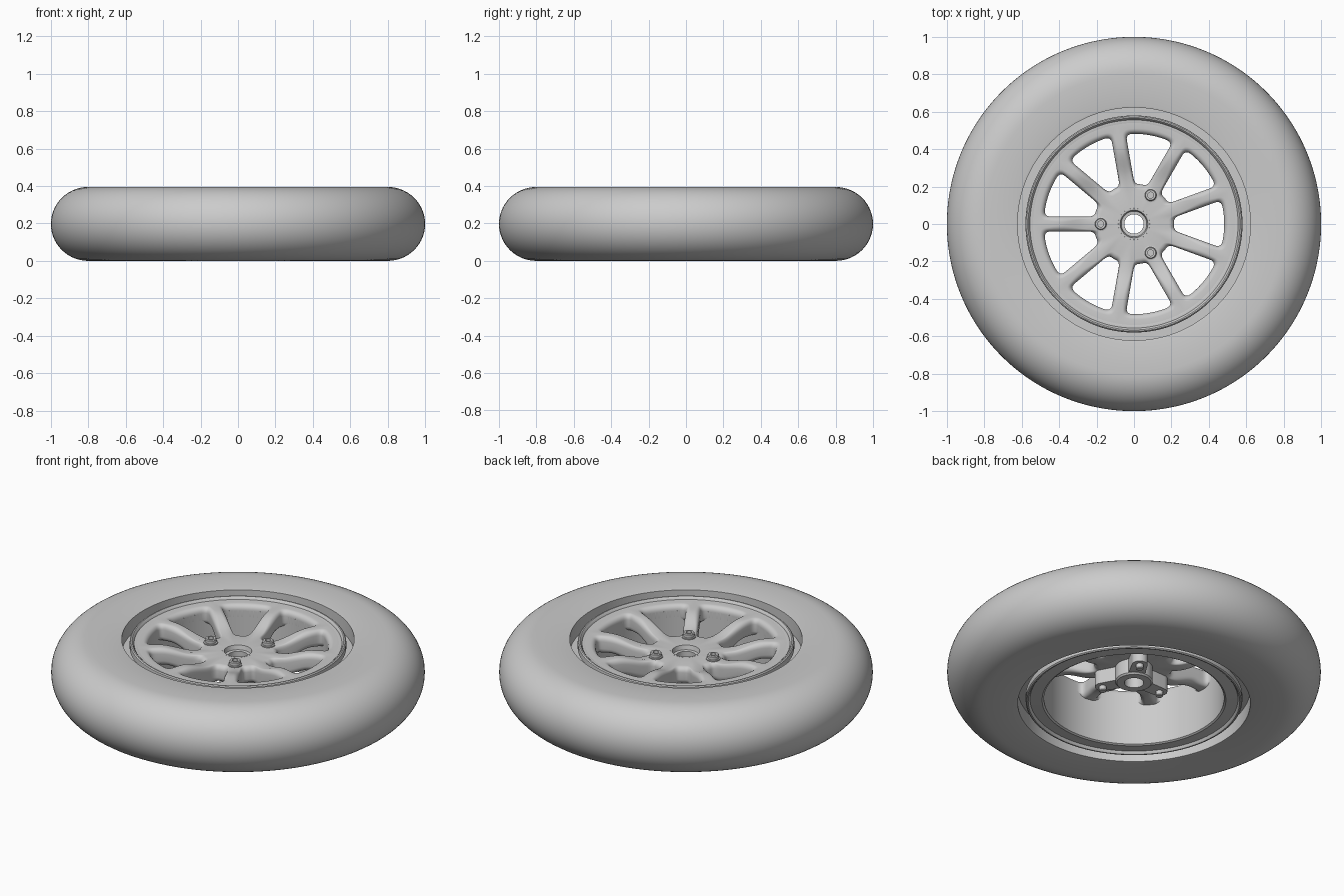
import bpy, bmesh, math
from mathutils import Vector

if "Cube" in bpy.data.objects:
    bpy.data.objects.remove(bpy.data.objects["Cube"])

mat = bpy.data.materials.new("plain_grey")
mat.use_nodes = True
mat.diffuse_color = (0.6, 0.6, 0.6, 1)
mat.node_tree.nodes["Principled BSDF"].inputs["Base Color"].default_value = (0.6, 0.6, 0.6, 1)


def finish(name, bm, angle=35):
    bmesh.ops.remove_doubles(bm, verts=bm.verts, dist=1e-5)
    bmesh.ops.recalc_face_normals(bm, faces=bm.faces)
    me = bpy.data.meshes.new(name)
    bm.to_mesh(me)
    bm.free()
    ob = bpy.data.objects.new(name, me)
    bpy.context.collection.objects.link(ob)
    me.materials.append(mat)
    bpy.ops.object.select_all(action='DESELECT')
    ob.select_set(True)
    bpy.context.view_layer.objects.active = ob
    bpy.ops.object.shade_smooth_by_angle(angle=math.radians(angle))
    return ob


def revolve(name, profile, steps=144, angle=35, closed=True):
    """Spin an (r, z) profile around the vertical axis."""
    bm = bmesh.new()
    vs = [bm.verts.new((r, 0, z)) for r, z in profile]
    for a, b in zip(vs, vs[1:] + vs[:1] if closed else vs[1:]):
        bm.edges.new((a, b))
    bmesh.ops.spin(bm, geom=bm.verts[:] + bm.edges[:], cent=(0, 0, 0),
                   axis=(0, 0, 1), angle=math.tau, steps=steps)
    return finish(name, bm, angle)


# Tyre: flat side walls, half-round tread, stepped bead seat
H, C = 0.395, 0.8
tread = [(C + 0.2 * math.cos(a), H / 2 + H / 2 * math.sin(a))
         for a in [math.pi * (i / 28 - 0.5) for i in range(29)]]
revolve("tyre", [(0.55, 0.09), (0.622, 0.09), (0.622, 0.003), (0.634, 0)] + tread
        + [(0.634, H), (0.622, H - 0.003), (0.622, H - 0.09), (0.55, H - 0.09)])

# Rim barrel with an outer flange on each side
revolve("rim", [(0.482, 0.03), (0.482, 0.335), (0.53, 0.366), (0.556, 0.366), (0.561, 0.376),
                (0.566, 0.381), (0.573, 0.381), (0.579, 0.376), (0.58, 0.368), (0.58, 0.345),
                (0.55, 0.33), (0.55, 0.065), (0.58, 0.05), (0.58, 0.026), (0.579, 0.019),
                (0.573, 0.014), (0.566, 0.014), (0.561, 0.019), (0.556, 0.029), (0.492, 0.024)])


# Spoked centre: nine equal sectors, each with one rounded window
SPOKES = 9
HALF = math.pi / SPOKES


def outline(ri, ro, h, c, sharp):
    """Loop of a sector between radii ri and ro, its sides set in by h."""
    ang = lambda r: HALF - math.asin(h / r)
    P = lambda r, a: Vector((r * math.cos(a), r * math.sin(a)))

    def corner(a, k, b):
        out = []
        for i in range(1, 6):
            t = i / 6
            if sharp:
                out.append(a.lerp(k, 2 * t) if t <= 0.5 else k.lerp(b, 2 * t - 1))
            else:
                out.append(a * (1 - t) ** 2 + k * 2 * t * (1 - t) + b * t * t)
        return out

    side = [P(r, ang(r)) for r in [ri + c + (ro - ri - 2 * c) * i / 12 for i in range(13)]]
    ao, ai = ang(ro) - c / ro, ang(ri) - min(c, 0.6 * ang(ri) * ri) / ri
    outer = [P(ro, ao * (1 - i / 6)) for i in range(13)]
    inner = [P(ri, -ai * (1 - i / 4)) for i in range(9)]
    flip = [Vector((p.x, -p.y)) for p in reversed(side)]
    co, ci = P(ro, ang(ro)), P(ri, ang(ri))
    co2, ci2 = Vector((co.x, -co.y)), Vector((ci.x, -ci.y))
    return (side + corner(side[-1], co, outer[0]) + outer + corner(outer[-1], co2, flip[0])
            + flip + corner(flip[-1], ci2, inner[0]) + inner + corner(inner[-1], ci, side[0]))


def top_z(r):
    """Hub face low, rim face high, S-curve along the spoke."""
    t = min(1, max(0, (r - 0.23) / 0.19))
    return 0.322 + 0.046 * t * t * (3 - 2 * t)


window = outline(0.215, 0.482, 0.04, 0.035, False)
border = outline(0.08, 0.54, 0.0, 0.05, True)
R, THICK = 0.03, 0.1
rings = []                                  # (distance from window edge, drop, underside)
arc = [(R * (1 - math.cos(a)), R * (1 - math.sin(a)))
       for a in [math.pi / 2 * i / 5 for i in range(6)]]
rings = [(None, 0, True)] + [(d, s, True) for d, s in reversed(arc)] \
    + [(d, s, False) for d, s in arc] + [(None, 0, False)]
bm = bmesh.new()
for k in range(SPOKES):
    a = 2 * HALF * k
    ca, sa = math.cos(a), math.sin(a)
    loops = []
    for d, drop, under in rings:
        loop = []
        for w, b in zip(window, border):
            p = b if d is None else w + (b - w) * min(1, d / (b - w).length)
            z = top_z(p.length)
            z = z - THICK + drop if under else z - drop
            loop.append(bm.verts.new((p.x * ca - p.y * sa, p.x * sa + p.y * ca, z)))
        loops.append(loop)
    n = len(window)
    for lo, hi in zip(loops, loops[1:]):
        for i in range(n):
            j = (i + 1) % n
            bm.faces.new((lo[i], lo[j], hi[j], hi[i]))
finish("spoked_centre", bm, 40)

# Hub bore with a chamfered mouth
revolve("hub_bore", [(0.052, 0.13), (0.052, 0.295), (0.068, 0.297), (0.074, 0.322),
                     (0.084, 0.3225), (0.1, 0.3), (0.1, 0.138), (0.092, 0.13)], 64)

# Three mounting arms under the hub, each with a round boss and a bolt
for i in range(3):
    a = math.pi + i * math.tau / 3
    bm = bmesh.new()
    pts = [(0.07, -0.045)] + [(0.178 + 0.042 * math.cos(t), 0.042 * math.sin(t))
           for t in [math.pi * (j / 12 - 0.5) for j in range(13)]] + [(0.07, 0.045)]
    f = bm.faces.new([bm.verts.new((x, y, 0.14)) for x, y in pts])
    ext = bmesh.ops.extrude_face_region(bm, geom=[f])["geom"]
    bmesh.ops.translate(bm, vec=(0, 0, 0.12),
                        verts=[v for v in ext if isinstance(v, bmesh.types.BMVert)])
    arm = finish(f"mounting_arm_{i + 1}", bm)
    arm.rotation_euler.z = a
    bolt = revolve(f"bolt_{i + 1}", [(0, 0.112), (0.016, 0.112), (0.02, 0.116), (0.02, 0.30),
                                     (0.038, 0.30), (0.038, 0.328), (0.031, 0.33),
                                     (0.031, 0.346), (0.027, 0.351), (0.016, 0.351),
                                     (0.016, 0.336), (0, 0.336)], 24, closed=False)
    bolt.location = (0.178 * math.cos(a), 0.178 * math.sin(a), 0)
